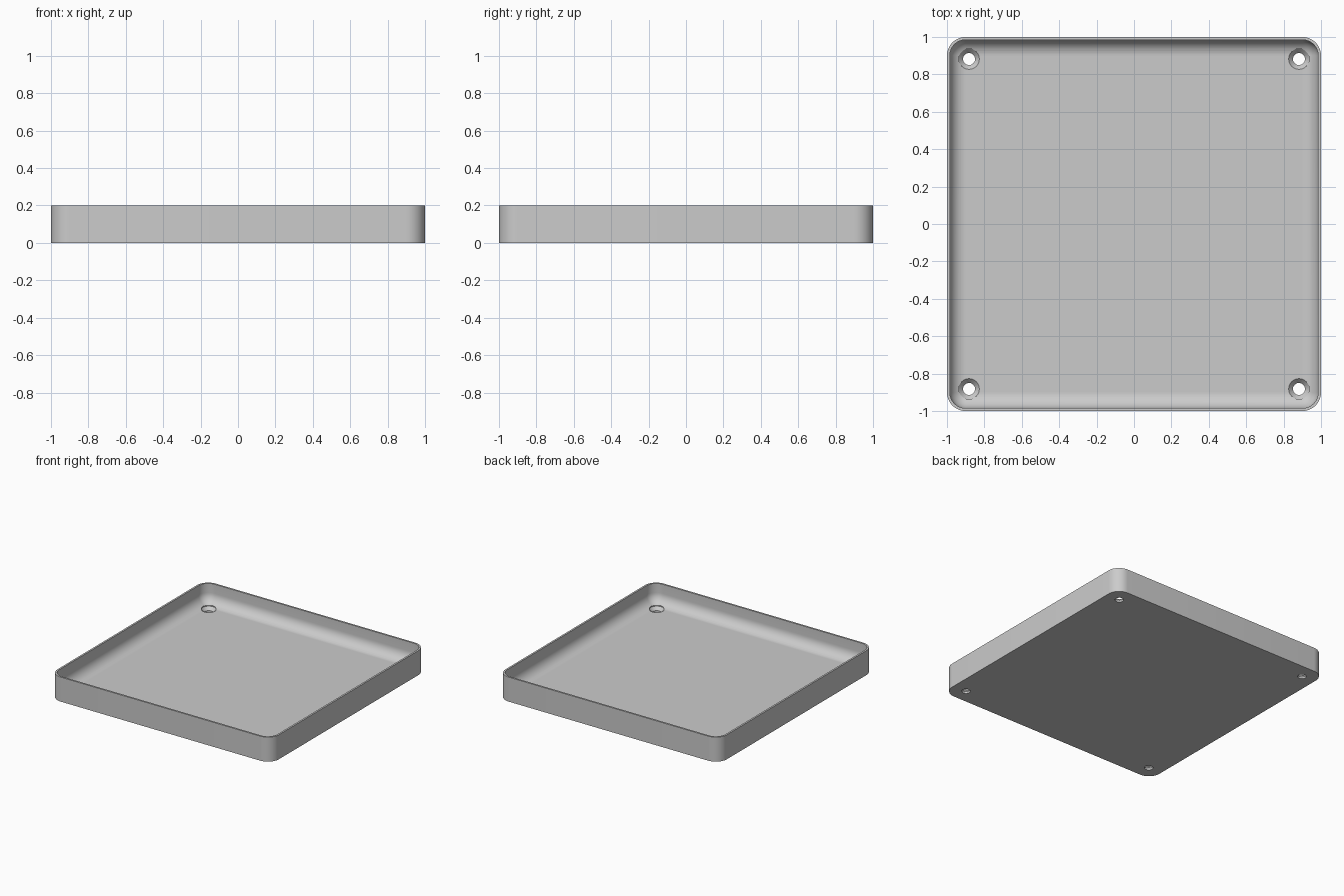
import bpy, bmesh, math

if "Cube" in bpy.data.objects:
    bpy.data.objects.remove(bpy.data.objects["Cube"], do_unlink=True)

HEIGHT, FLOOR, WALL = 0.2, 0.04, 0.015
CORNER = 0.1                 # outer corner radius
FILLET = CORNER - WALL       # inner floor fillet
HOLE, SINK, HOLE_POS = 0.032, 0.055, 0.882

grey = bpy.data.materials.new("light grey")
grey.use_nodes = True
grey.diffuse_color = (0.6, 0.6, 0.6, 1)
grey.node_tree.nodes["Principled BSDF"].inputs["Base Color"].default_value = (0.6, 0.6, 0.6, 1)


def rounded_square(inset, z, steps=12):
    """Points of a rounded square, counter-clockwise from above."""
    r = max(CORNER - inset, 0.002)
    c = 1 - inset - r
    pts = []
    for q in range(4):
        mid = math.radians(90 * q + 45)
        cx, cy = math.copysign(c, math.cos(mid)), math.copysign(c, math.sin(mid))
        for i in range(steps + 1):
            a = math.radians(90) * (q + i / steps)
            pts.append((cx + r * math.cos(a), cy + r * math.sin(a), z))
    return pts


def circle(x, y, r, z, n=40):
    return [(x + r * math.cos(math.tau * i / n), y + r * math.sin(math.tau * i / n), z)
            for i in range(n)]


def loft(bm, loops):
    """Skin matching loops and cap both ends."""
    rings = [[bm.verts.new(p) for p in loop] for loop in loops]
    n = len(rings[0])
    for low, high in zip(rings, rings[1:]):
        for i in range(n):
            j = (i + 1) % n
            bm.faces.new((low[i], low[j], high[j], high[i]))
    bm.faces.new(rings[0][::-1])
    bm.faces.new(rings[-1])


def finish(name, bm):
    bmesh.ops.recalc_face_normals(bm, faces=bm.faces)
    mesh = bpy.data.meshes.new(name)
    bm.to_mesh(mesh)
    bm.free()
    obj = bpy.data.objects.new(name, mesh)
    bpy.context.collection.objects.link(obj)
    mesh.materials.append(grey)
    return obj


# Tray shell: outer wall, rim, inner wall, fillet down to the floor
loops = [rounded_square(0, 0), rounded_square(0, HEIGHT), rounded_square(WALL, HEIGHT)]
for i in range(11):
    a = math.radians(90) * i / 10
    loops.append(rounded_square(WALL + FILLET * (1 - math.cos(a)),
                                FLOOR + FILLET * (1 - math.sin(a))))
bm = bmesh.new()
loft(bm, loops)
tray = finish("tray", bm)

# Countersunk screw holes in the four corners
bm = bmesh.new()
for sx in (-1, 1):
    for sy in (-1, 1):
        x, y = sx * HOLE_POS, sy * HOLE_POS
        loft(bm, [circle(x, y, r, z) for r, z in
                  ((HOLE, -0.05), (HOLE, 0.015), (SINK, FLOOR), (SINK, 0.1))])
cutter = finish("screw_hole_cutter", bm)
cutter.hide_render = True

cut = tray.modifiers.new("screw_holes", "BOOLEAN")
cut.operation = "DIFFERENCE"
cut.solver = "EXACT"
cut.object = cutter

bpy.ops.object.select_all(action="DESELECT")
tray.select_set(True)
bpy.context.view_layer.objects.active = tray
bpy.ops.object.modifier_apply(modifier=cut.name)
bpy.data.objects.remove(cutter, do_unlink=True)
bpy.ops.object.shade_smooth_by_angle(angle=math.radians(30))
